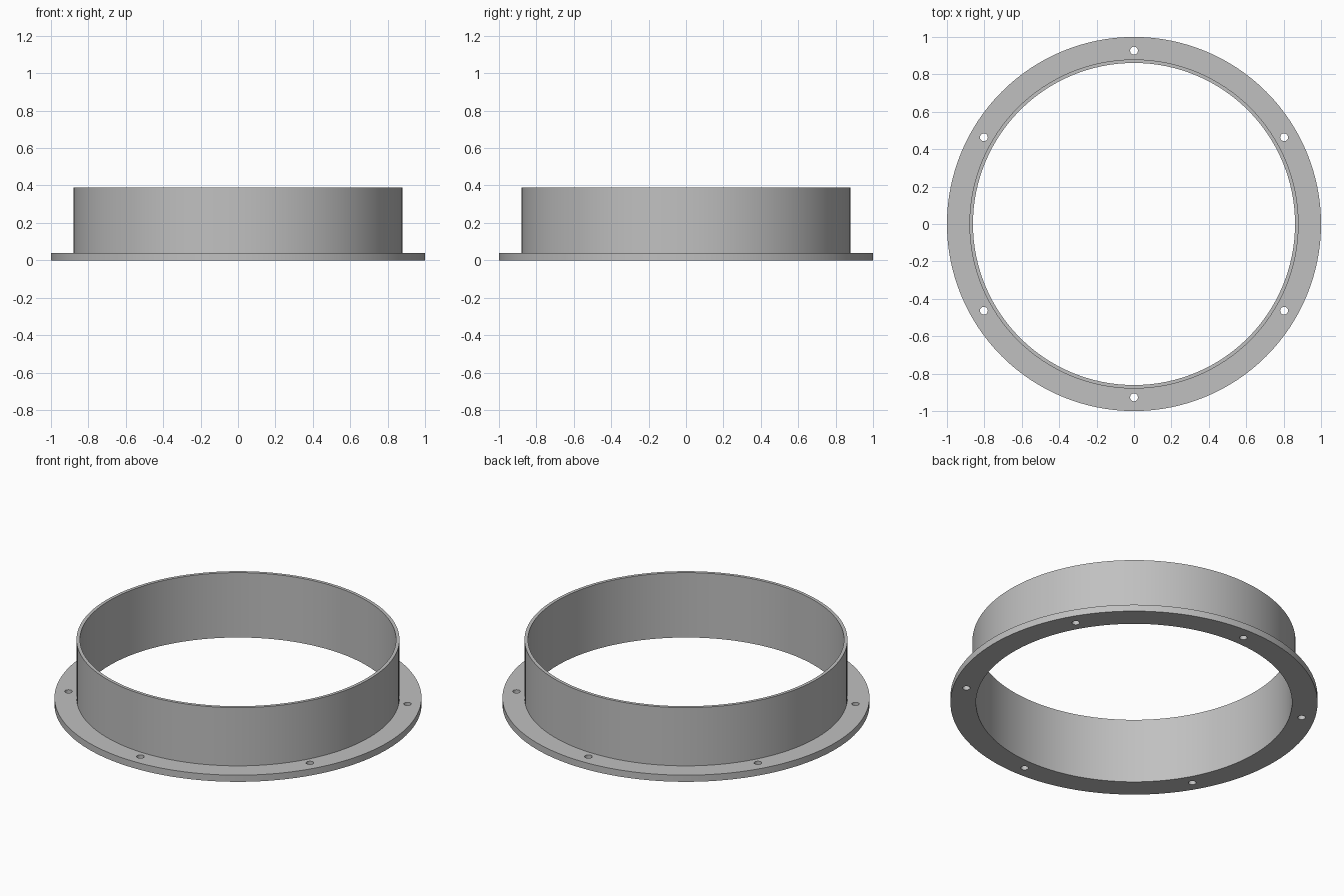
import bpy, bmesh, math

if "Cube" in bpy.data.objects:
    bpy.data.objects.remove(bpy.data.objects["Cube"])

SEGMENTS = 128
R_IN, R_COLLAR, R_FLANGE = 0.861, 0.88, 1.0
H_FLANGE, H_TOTAL = 0.04, 0.39
HOLE_R, HOLE_CIRCLE, HOLES = 0.021, 0.927, 6

metal = bpy.data.materials.new("grey metal")
metal.diffuse_color = (0.53, 0.53, 0.53, 1)
metal.use_nodes = True
metal.node_tree.nodes["Principled BSDF"].inputs["Base Color"].default_value = metal.diffuse_color


def lathe(name, profile):
    """Revolve a closed (radius, height) profile around z."""
    bm = bmesh.new()
    rings = []
    for i in range(SEGMENTS):
        a = 2 * math.pi * i / SEGMENTS
        rings.append([bm.verts.new((r * math.cos(a), r * math.sin(a), z)) for r, z in profile])
    n = len(profile)
    for i in range(SEGMENTS):
        a, b = rings[i], rings[(i + 1) % SEGMENTS]
        for j in range(n):
            k = (j + 1) % n
            bm.faces.new((a[j], b[j], b[k], a[k]))
    bmesh.ops.recalc_face_normals(bm, faces=bm.faces)
    mesh = bpy.data.meshes.new(name)
    bm.to_mesh(mesh)
    bm.free()
    mesh.materials.append(metal)
    obj = bpy.data.objects.new(name, mesh)
    bpy.context.collection.objects.link(obj)
    return obj


# Collar and bolting flange in one L-shaped section
ring = lathe("flanged_collar", [
    (R_IN, 0), (R_FLANGE, 0), (R_FLANGE, H_FLANGE),
    (R_COLLAR, H_FLANGE), (R_COLLAR, H_TOTAL), (R_IN, H_TOTAL)])

# Bolt hole cutters, first one on the +y axis
bm = bmesh.new()
for i in range(HOLES):
    a = math.pi / 2 + 2 * math.pi * i / HOLES
    made = bmesh.ops.create_cone(bm, cap_ends=True, segments=24,
                                 radius1=HOLE_R, radius2=HOLE_R, depth=0.2)
    bmesh.ops.translate(bm, verts=made["verts"],
                        vec=(HOLE_CIRCLE * math.cos(a), HOLE_CIRCLE * math.sin(a), 0))
mesh = bpy.data.meshes.new("bolt_hole_cutters")
bm.to_mesh(mesh)
bm.free()
mesh.materials.append(metal)
cutters = bpy.data.objects.new("bolt_hole_cutters", mesh)
bpy.context.collection.objects.link(cutters)

# Drill the holes through the flange
cut = ring.modifiers.new("bolt_holes", "BOOLEAN")
cut.operation = "DIFFERENCE"
cut.solver = "EXACT"
cut.object = cutters
bpy.context.view_layer.objects.active = ring
ring.select_set(True)
bpy.ops.object.modifier_apply(modifier=cut.name)
bpy.data.objects.remove(cutters)

# Smooth round walls with crisp rims
bpy.ops.object.shade_smooth_by_angle(angle=math.radians(30))
